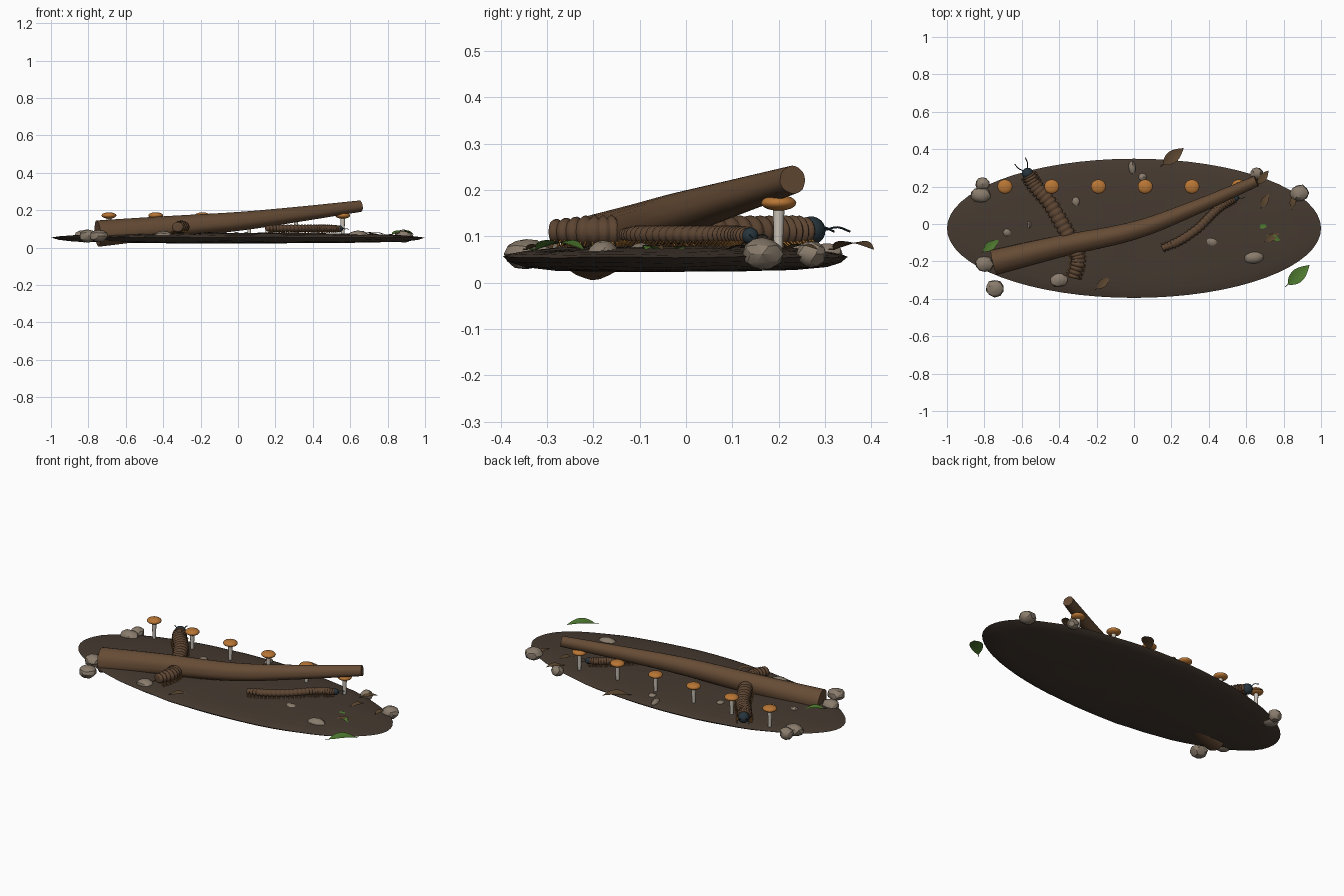
import bpy, bmesh, math, random
from mathutils import Vector, Matrix, noise

if "Cube" in bpy.data.objects:
    bpy.data.objects.remove(bpy.data.objects["Cube"])
random.seed(4)

def mat(name, c):
    m = bpy.data.materials.new(name)
    m.diffuse_color = (*c, 1)
    m.use_nodes = True
    m.node_tree.nodes["Principled BSDF"].inputs["Base Color"].default_value = m.diffuse_color
    return m

SOIL = mat("soil", (0.06, 0.042, 0.03))
BARK = mat("bark", (0.13, 0.07, 0.035))
SHELL = mat("shell", (0.11, 0.06, 0.032))
DARK = mat("dark", (0.02, 0.035, 0.045))
LEG = mat("leg", (0.38, 0.16, 0.03))
CAP = mat("cap", (0.48, 0.18, 0.035))
STEM = mat("stem", (0.6, 0.55, 0.48))
STONE = mat("stone", (0.25, 0.2, 0.15))
GREEN = mat("green_leaf", (0.08, 0.2, 0.03))
BROWN = mat("brown_leaf", (0.11, 0.065, 0.03))

def finish(bm, name, m, smooth=True, angle=40):
    bmesh.ops.recalc_face_normals(bm, faces=bm.faces)
    me = bpy.data.meshes.new(name)
    bm.to_mesh(me)
    bm.free()
    me.materials.append(m)
    o = bpy.data.objects.new(name, me)
    bpy.context.collection.objects.link(o)
    if smooth:
        bpy.context.view_layer.objects.active = o
        o.select_set(True)
        bpy.ops.object.shade_smooth_by_angle(angle=math.radians(angle))
        o.select_set(False)
    return o

def rings_to_mesh(bm, rings):
    vs = [[bm.verts.new(p) for p in r] for r in rings]
    n = len(vs[0])
    for a, b in zip(vs, vs[1:]):
        for i in range(n):
            bm.faces.new((a[i], a[(i + 1) % n], b[(i + 1) % n], b[i]))
    bm.faces.new(vs[0])
    bm.faces.new(vs[-1][::-1])

def curve_at(pts, t):
    # Catmull-Rom point and direction at t in 0..1
    P = [Vector(p) for p in pts]
    P = [2 * P[0] - P[1]] + P + [2 * P[-1] - P[-2]]
    k = len(pts) - 1
    i = min(int(t * k), k - 1)
    u = t * k - i
    a, b, c, d = P[i:i + 4]
    pos = 0.5 * (2*b + (c - a)*u + (2*a - 5*b + 4*c - d)*u*u + (3*b - a - 3*c + d)*u**3)
    der = 0.5 * ((c - a) + 2*(2*a - 5*b + 4*c - d)*u + 3*(3*b - a - 3*c + d)*u*u)
    return pos, der.normalized()

def sweep(bm, pts, stations, sides, ridge=None, flat=1.0):
    rings = []
    for t, r in stations:
        p, d = curve_at(pts, t)
        s = d.cross(Vector((0, 0, 1))).normalized()
        u = s.cross(d)
        ring = []
        for k in range(sides):
            a = 2 * math.pi * k / sides
            rr = r * (ridge(k, t) if ridge else 1)
            ring.append(p + s * rr * math.cos(a) + u * rr * flat * math.sin(a))
        rings.append(ring)
    rings_to_mesh(bm, rings)

def ball(bm, c, r, rot=0, sub=2):
    M = Matrix.Translation(c) @ Matrix.Rotation(rot, 4, 'Z') @ Matrix.Diagonal((*r, 1))
    return bmesh.ops.create_icosphere(bm, subdivisions=sub, radius=1, matrix=M)["verts"]

# soil disc: elliptical lathe with a thin rim and gentle lumps
bm = bmesh.new()
prof = [(0.02, 0.024), (0.4, 0.025), (0.7, 0.028), (0.88, 0.034), (0.96, 0.043), (1, 0.055),
        (0.96, 0.061), (0.88, 0.067), (0.7, 0.074), (0.4, 0.078), (0.02, 0.08)]
rings = []
for r, z in prof:
    ring = []
    for k in range(64):
        a = 2 * math.pi * k / 64
        p = Vector((r * math.cos(a), -0.023 + 0.372 * r * math.sin(a), z))
        p.z += 0.004 * noise.noise(p * 7)
        ring.append(p)
    rings.append(ring)
rings_to_mesh(bm, rings)
finish(bm, "soil_base", SOIL)

# fallen log with shallow bark ridges
bm = bmesh.new()
path = [(-0.75, -0.205, 0.075), (-0.4, -0.12, 0.107), (0, -0.035, 0.14), (0.32, 0.085, 0.178), (0.655, 0.23, 0.222)]
grain = [random.uniform(0.96, 1.03) for _ in range(24)]
sweep(bm, path, [(i / 24, 0.069 - 0.039 * i / 24) for i in range(25)], 24, lambda k, t: grain[k])
finish(bm, "fallen_log", BARK)

# millipedes: ringed body, legs, head and feelers
def millipede(name, path, r, n):
    st = [(0, r * 0.5)]
    for i in range(n):
        taper = 0.78 + 0.22 * min(1, i / 3, (n - 1 - i) / 2 + 0.3)
        for f, q in ((0.04, 0.84), (0.3, 0.98), (0.65, 1.0), (0.92, 0.84)):
            st.append(((i + f) / n, r * q * taper))
    st.append((1, r * 0.5))
    bm = bmesh.new()
    sweep(bm, path, st, 16, flat=0.85)
    finish(bm, name + "_body", SHELL, angle=60)
    bm = bmesh.new()
    for i in range(n):
        for f in (0.3, 0.7):
            p, d = curve_at(path, (i + f) / n)
            s = d.cross(Vector((0, 0, 1))).normalized()
            for sg in (-1, 1):
                a = p + s * sg * r * 0.6 - Vector((0, 0, r * 0.5))
                b = p + s * sg * r * 1.1
                b.z = 0.078
                sweep(bm, [a, b], [(0, r * 0.07), (1, r * 0.04)], 5)
    finish(bm, name + "_legs", LEG)
    bm = bmesh.new()
    p, d = curve_at(path, 1)
    s = d.cross(Vector((0, 0, 1))).normalized()
    h = p + d * r * 0.15
    ball(bm, h, (r * 0.75,) * 3, sub=3)
    for sg in (-1, 1):
        q = [h + d * r * 0.6 + s * sg * r * 0.3,
             h + d * r * 1.2 + s * sg * r * 0.7 + Vector((0, 0, r * 0.15)),
             h + d * r * 1.9 + s * sg * r * 0.8 - Vector((0, 0, r * 0.1))]
        sweep(bm, q, [(i / 6, r * 0.06) for i in range(7)], 6)
    finish(bm, name + "_head", DARK)

millipede("large_millipede", [(-0.325, -0.29, 0.11), (-0.3, -0.2, 0.11), (-0.32, -0.12, 0.11), (-0.38, -0.01, 0.11),
                              (-0.45, 0.11, 0.11), (-0.525, 0.2, 0.11), (-0.565, 0.265, 0.112)], 0.041, 26)
millipede("small_millipede", [(0.15, -0.13, 0.103), (0.24, -0.092, 0.103), (0.34, -0.025, 0.103),
                              (0.42, 0.055, 0.103), (0.48, 0.105, 0.103), (0.54, 0.137, 0.101)], 0.024, 26)

# row of mushrooms
for i in range(6):
    x = -0.69 + 0.25 * i
    bm = bmesh.new()
    sweep(bm, [(x, 0.199, 0.06), (x, 0.2, 0.165)], [(0, 0.009), (0.6, 0.011), (1, 0.013)], 12)
    finish(bm, "mushroom_stem", STEM)
    bm = bmesh.new()
    ball(bm, (x, 0.2, 0.172), (0.04, 0.038, 0.017), sub=3)
    finish(bm, "mushroom_cap", CAP)

# stones: x, y, half width, half depth, half height, turn
STONES = [(-0.82, 0.155, .057, .043, .033, 0), (-0.81, 0.215, .04, .037, .035, 0), (-0.8, -0.215, .05, .043, .035, 0),
          (-0.745, -0.345, .05, .047, .034, 0), (0.885, 0.165, .05, .046, .036, .3), (0.655, 0.27, .035, .033, .03, 0),
          (0.045, 0.25, .026, .026, .022, 0), (-0.01, 0.3, .02, .038, .024, .1), (-0.68, -0.045, .026, .024, .022, 0),
          (-0.56, -0.005, .015, .027, .022, 0), (-0.31, 0.12, .025, .033, .025, .3), (-0.4, -0.3, .052, .038, .03, .1),
          (0.415, -0.095, .04, .028, .024, -.2), (0.64, -0.18, .058, .035, .03, .1)]
for x, y, a, b, c, turn in STONES:
    bm = bmesh.new()
    o = Vector((x, y, 0.062))
    for v in ball(bm, o, (a, b, c), turn):
        v.co = o + (v.co - o) * random.uniform(0.93, 1.05)
    finish(bm, "stone", STONE, angle=25)

# leaves: pointed arched blades, x, y, length, heading, material
LEAVES = [(0.88, -0.272, .155, 42, GREEN), (-0.765, -0.115, .1, 35, GREEN), (0.21, 0.362, .14, 38, BROWN),
          (0.69, -0.012, .05, 10, GREEN), (0.75, -0.075, .07, -20, GREEN), (0.7, 0.125, .08, 60, BROWN),
          (0.74, -0.07, .08, 30, BROWN), (-0.165, -0.315, .09, 40, BROWN), (0.69, 0.25, .09, 50, BROWN),
          (0.85, 0.12, .07, 80, BROWN)]
for x, y, L, h, m in LEAVES:
    bm = bmesh.new()
    rows = []
    for i in range(11):
        t = i / 10
        w = L * 0.23 * math.sin(math.pi * t ** 0.85) + 0.001
        z = 0.067 + 0.1 * L * math.sin(math.pi * t)
        rows.append([bm.verts.new(((t - 0.5) * L, k * w, z + abs(k) * w * 0.15)) for k in (-1, -.5, 0, .5, 1)])
    for p, q in zip(rows, rows[1:]):
        for k in range(4):
            bm.faces.new((p[k], q[k], q[k + 1], p[k + 1]))
    sweep(bm, [(-L * 0.62, 0, 0.068), (-L * 0.48, 0, 0.068)], [(0, 0.002), (1, 0.002)], 5)
    bmesh.ops.transform(bm, matrix=Matrix.Translation((x, y, 0.004)) @ Matrix.Rotation(math.radians(h), 4, 'Z'), verts=bm.verts)
    finish(bm, "leaf", m)
